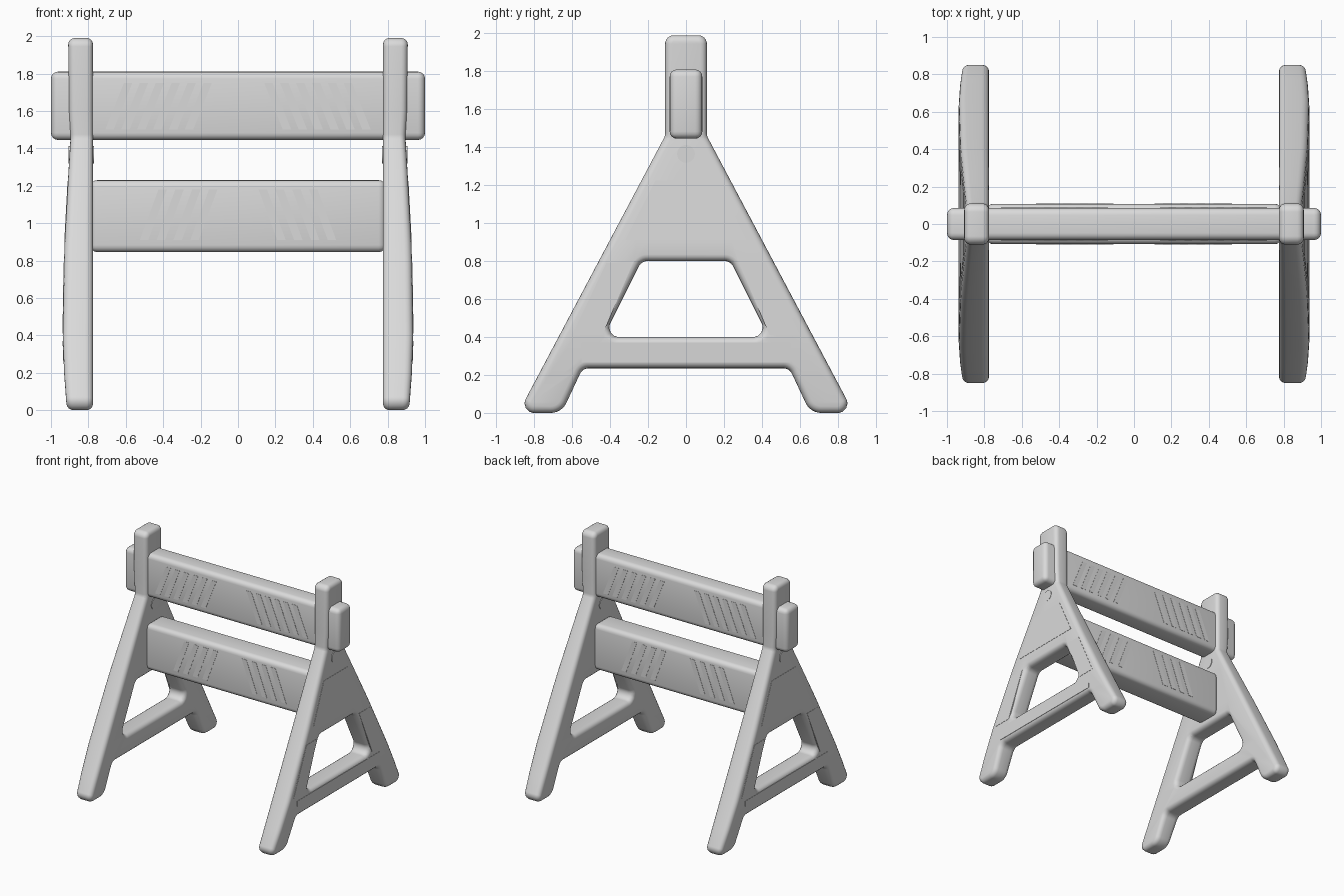
import bpy, bmesh, math
from mathutils import Vector

cube = bpy.data.objects.get("Cube")
if cube:
    bpy.data.objects.remove(cube, do_unlink=True)

GREY = (0.7, 0.7, 0.7, 1)
plastic = bpy.data.materials.new("light grey plastic")
plastic.use_nodes = True
plastic.diffuse_color = GREY
plastic.node_tree.nodes["Principled BSDF"].inputs["Base Color"].default_value = GREY

INNER, THICK, ROUND = 0.775, 0.135, 0.035
# Outer face of an end frame: height, x
BULGE = [(0, .915), (.2, .93), (.4, .937), (.8, .93), (.9, .927),
         (1.23, .909), (1.45, .896), (1.6, .905), (2, .908)]


def outer(z):
    z = min(max(z, 0), 2)
    for (z0, x0), (z1, x1) in zip(BULGE, BULGE[1:]):
        if z <= z1:
            return x0 + (x1 - x0) * (z - z0) / (z1 - z0)


def finish(name, bm, smooth=True):
    bmesh.ops.recalc_face_normals(bm, faces=bm.faces[:])
    mesh = bpy.data.meshes.new(name)
    bm.to_mesh(mesh)
    bm.free()
    mesh.materials.clear()
    mesh.materials.append(plastic)
    obj = bpy.data.objects.new(name, mesh)
    bpy.context.collection.objects.link(obj)
    if smooth:
        bpy.ops.object.select_all(action='DESELECT')
        obj.select_set(True)
        bpy.context.view_layer.objects.active = obj
        bpy.ops.object.shade_smooth_by_angle(angle=math.radians(35))


def fillet(corners, steps=6):
    """Round each (y, z, radius) corner of a closed polygon."""
    pts = []
    for i, (a, b, r) in enumerate(corners):
        p = Vector((a, b))
        u = (Vector(corners[i - 1][:2]) - p).normalized()
        v = (Vector(corners[(i + 1) % len(corners)][:2]) - p).normalized()
        half = u.angle(v) / 2
        centre = p + (u + v).normalized() * r / math.sin(half)
        start = p + u * r / math.tan(half) - centre
        end = p + v * r / math.tan(half) - centre
        for k in range(steps + 1):
            blend = start.lerp(end, k / steps)
            pts.append(centre + blend.normalized() * r)
    return pts


def mirrored(half):
    return half + [(-y, z, r) for y, z, r in reversed(half)]


def rounded_plate(outlines):
    """Filled outline with holes and rounded rims, as a mesh."""
    curve = bpy.data.curves.new("frame_outline", 'CURVE')
    curve.dimensions, curve.fill_mode = '2D', 'BOTH'
    for outline in outlines:
        pts = fillet(outline)
        spline = curve.splines.new('POLY')
        spline.points.add(len(pts) - 1)
        for sp, p in zip(spline.points, pts):
            sp.co = (p.x, p.y, 0, 1)
        spline.use_cyclic_u = True
    curve.bevel_depth, curve.bevel_resolution = ROUND, 3
    curve.offset, curve.extrude = -ROUND, THICK / 2 - ROUND
    helper = bpy.data.objects.new("frame_outline", curve)
    bpy.context.collection.objects.link(helper)
    deps = bpy.context.evaluated_depsgraph_get()
    mesh = bpy.data.meshes.new_from_object(helper.evaluated_get(deps))
    bpy.data.objects.remove(helper, do_unlink=True)
    return mesh


# End frames: post, splayed legs and crossbar in one piece
outline = mirrored([(.11, 1.99, .045), (.11, 1.46, .06), (.884, 0, .05),
                    (.655, 0, .09), (.545, .235, .05)])
opening = mirrored([(.235, .8, .05), (.435, .4, .05)])
frame_mesh = rounded_plate([outline, opening])
for side, s in (("left", 1), ("right", -1)):
    bm = bmesh.new()
    bm.from_mesh(frame_mesh)
    bmesh.ops.remove_doubles(bm, verts=bm.verts[:], dist=1e-4)
    for z, _ in BULGE[1:-1]:
        bmesh.ops.bisect_plane(bm, geom=bm.verts[:] + bm.edges[:] + bm.faces[:],
                               plane_co=(0, z, 0), plane_no=(0, 1, 0))
    for v in bm.verts:
        y, z, depth = v.co
        t = (depth + THICK / 2) / THICK
        v.co = (s * (INNER + t * (outer(z) - INNER)), y, z)
    finish(side + "_end_frame", bm)


def prism(bm, front, back):
    """Close two matching loops of points into a solid."""
    a = [bm.verts.new(p) for p in front]
    b = [bm.verts.new(p) for p in back]
    bm.faces.new(a)
    bm.faces.new(b[::-1])
    for i in range(len(a)):
        j = (i + 1) % len(a)
        bm.faces.new((a[i], b[i], b[j], a[j]))


# Shallow panels on the outer faces of the frames
leg = [(.44, .41), (.6, .41), (.42, .79), (.28, .79)]
panels = {"front_leg_panel": [(-y, z) for y, z in leg],
          "back_leg_panel": leg,
          "crossbar_panel": [(-.55, .265), (.55, .265), (.55, .37), (-.55, .37)],
          "upper_panel": [(-.32, .91), (.32, .91), (.16, 1.225), (-.16, 1.225)]}
for side, s in (("left", 1), ("right", -1)):
    for name, pts in panels.items():
        bm = bmesh.new()
        prism(bm, [(s * (outer(z) + .002), y, z) for y, z in pts],
              [(s * (outer(z) - .006), y, z) for y, z in pts])
        finish(f"{side}_{name}", bm, smooth=False)

# Round pins through the frames
for side, s in (("left", 1), ("right", -1)):
    bm = bmesh.new()
    ring = [(.047 * math.cos(k * math.tau / 24), 1.365 + .047 * math.sin(k * math.tau / 24))
            for k in range(24)]
    prism(bm, [(s * .905, y, z) for y, z in ring], [(s * .771, y, z) for y, z in ring])
    finish(side + "_pin", bm)

# Crossbeams: name, half length, half depth, bottom, top
beams = [("upper_beam", 1.0, .086, 1.445, 1.81), ("lower_beam", .79, .108, .845, 1.23)]
for name, length, depth, low, high in beams:
    bm = bmesh.new()
    bmesh.ops.create_cube(bm, size=2)
    for v in bm.verts:
        v.co = (v.co.x * length, v.co.y * depth, high if v.co.z > 0 else low)
    bmesh.ops.bevel(bm, geom=bm.edges[:], offset=.038, segments=4,
                    profile=.5, affect='EDGES')
    finish(name, bm)

# Slanted raised stripes on both faces of the beams
stripes = [("upper_stripes", .086, 1.5, 1.75, .14, 6, .085),
           ("lower_stripes", .108, .91, 1.18, .11, 4, .09)]
for name, depth, low, high, first, count, pitch in stripes:
    bm = bmesh.new()
    for face in (-1, 1):
        for s in (-1, 1):
            for k in range(count):
                x = first + k * pitch
                quad = [(s * (x + dx), z) for dx, z in
                        ((.1, low), (.145, low), (.045, high), (0, high))]
                prism(bm, [(px, face * (depth + .002), z) for px, z in quad],
                      [(px, face * (depth - .004), z) for px, z in quad])
    finish(name, bm, smooth=False)
